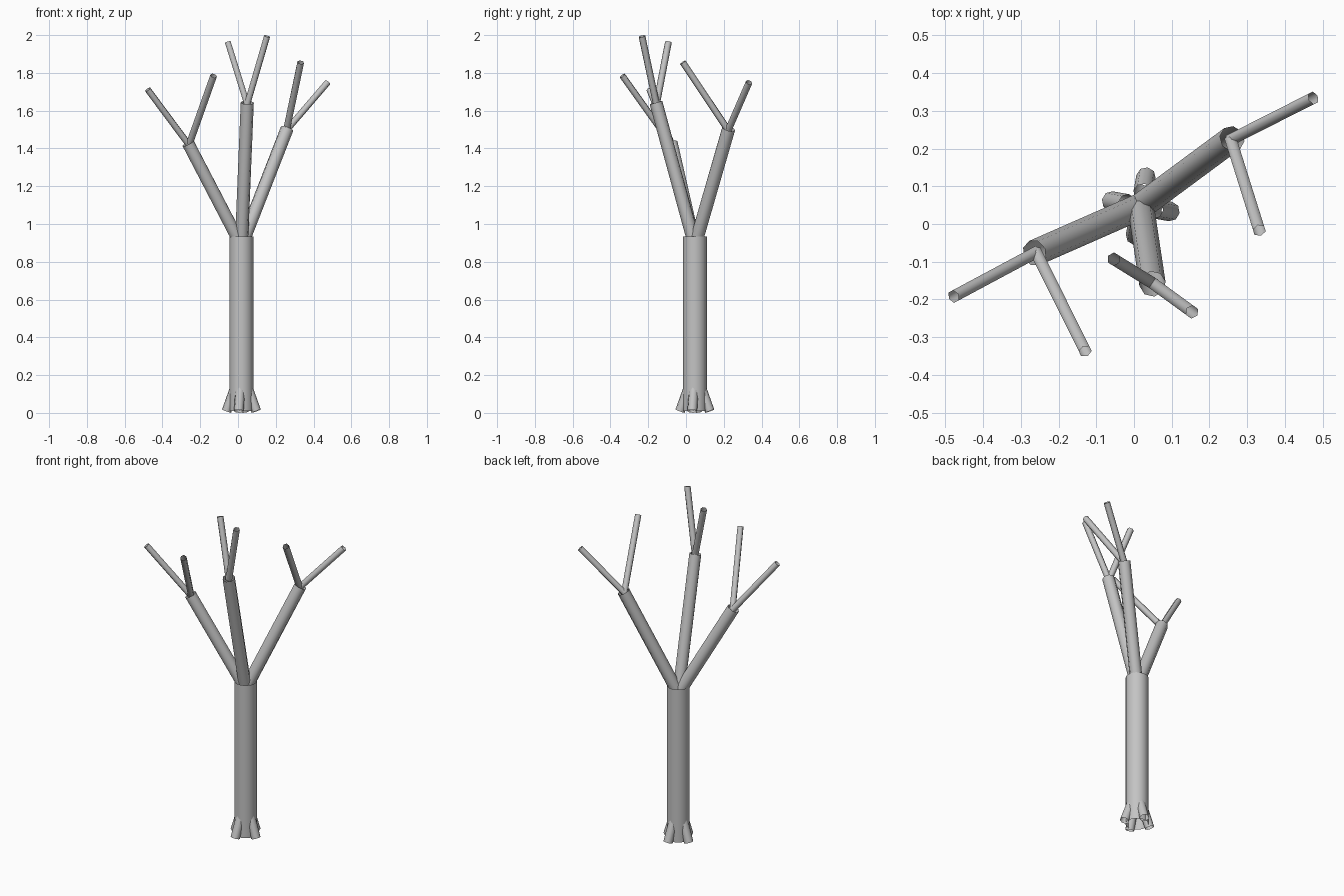
import bpy, bmesh, math
from mathutils import Vector

cube = bpy.data.objects.get("Cube")
if cube:
    bpy.data.objects.remove(cube, do_unlink=True)

bark = bpy.data.materials.new("grey_bark")
bark.use_nodes = True
grey = (0.55, 0.55, 0.55, 1)
bark.diffuse_color = grey
bark.node_tree.nodes["Principled BSDF"].inputs["Base Color"].default_value = grey


def tube(name, start, end, radius, sides):
    """Open-ended smooth tube between two points."""
    start, end = Vector(start), Vector(end)
    axis = end - start
    bm = bmesh.new()
    bmesh.ops.create_cone(bm, cap_ends=False, segments=sides,
                          radius1=radius, radius2=radius, depth=axis.length)
    for face in bm.faces:
        face.smooth = True
    mesh = bpy.data.meshes.new(name)
    bm.to_mesh(mesh)
    bm.free()
    mesh.materials.append(bark)
    obj = bpy.data.objects.new(name, mesh)
    obj.location = (start + end) / 2
    obj.rotation_mode = 'QUATERNION'
    obj.rotation_quaternion = axis.to_track_quat('Z', 'Y')
    bpy.context.collection.objects.link(obj)
    return obj


# Trunk
cx, cy = 0.018, 0.047
tube("trunk", (cx, cy, 0.01), (cx, cy, 0.935), 0.063, 16)

# Four splayed roots
for i in range(4):
    a = math.radians(-10 + 90 * i)
    c, s = math.cos(a), math.sin(a)
    tube(f"root_{i + 1}", (cx + 0.08 * c, cy + 0.08 * s, 0.009),
         (cx + 0.036 * c, cy + 0.036 * s, 0.13), 0.026, 8)

# Main branches, each with the tips of its two twigs
branches = {
    "right": ((-0.264, -0.077, 1.427),
              [(-0.478, -0.192, 1.712), (-0.129, -0.337, 1.785)]),
    "front": ((0.049, -0.159, 1.643),
              [(-0.054, -0.093, 1.963), (0.154, -0.233, 1.994)]),
    "left": ((0.26, 0.226, 1.505),
             [(0.475, 0.334, 1.75), (0.332, -0.017, 1.856)]),
}
fork = Vector((cx, cy, 0.885))
for side, (tip, twigs) in branches.items():
    tip = Vector(tip)
    tube(f"{side}_branch", fork, tip, 0.035, 8)
    base = tip - (tip - fork).normalized() * 0.01
    for i, end in enumerate(twigs):
        tube(f"{side}_twig_{i + 1}", base, end, 0.018, 6)
